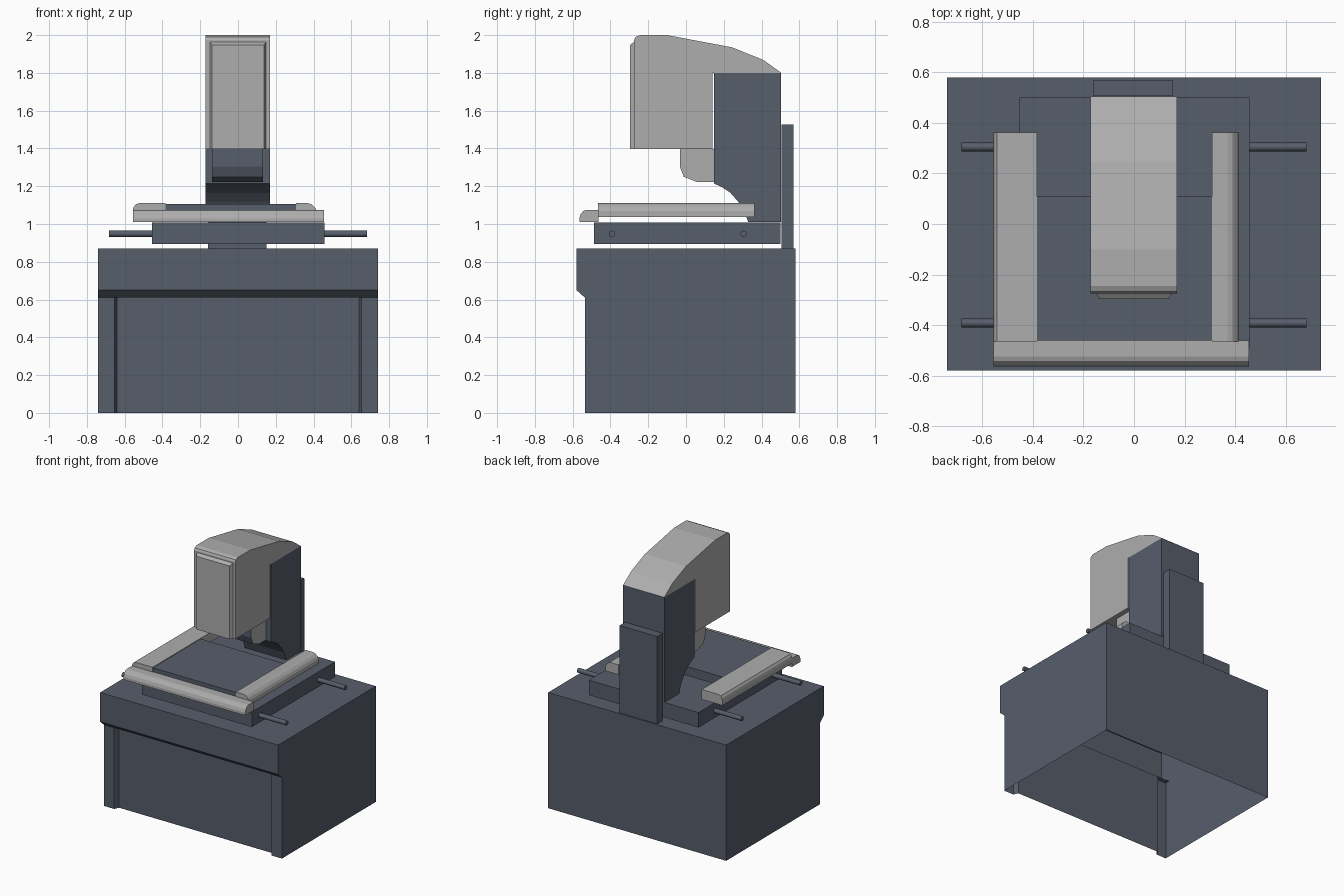
import bpy, bmesh, math

if "Cube" in bpy.data.objects:
    bpy.data.objects.remove(bpy.data.objects["Cube"])


def material(name, rgb):
    m = bpy.data.materials.new(name)
    m.diffuse_color = (*rgb, 1)
    m.use_nodes = True
    m.node_tree.nodes["Principled BSDF"].inputs["Base Color"].default_value = m.diffuse_color
    return m


SLATE = material("slate", (0.095, 0.112, 0.148))
GREY = material("light grey", (0.42, 0.42, 0.42))


def loft(name, ring_a, ring_b, mat, caps=True, skip=(), smooth=False):
    """Join two matching rings of points; skip leaves out side faces."""
    bm = bmesh.new()
    a = [bm.verts.new(p) for p in ring_a]
    b = [bm.verts.new(p) for p in ring_b]
    n = len(a)
    for i in range(n):
        if i not in skip:
            f = bm.faces.new((a[i], a[(i + 1) % n], b[(i + 1) % n], b[i]))
            f.smooth = smooth
    if caps:
        bm.faces.new(a)
        bm.faces.new(b[::-1])
    bmesh.ops.recalc_face_normals(bm, faces=bm.faces)
    me = bpy.data.meshes.new(name)
    bm.to_mesh(me)
    bm.free()
    me.materials.append(mat)
    ob = bpy.data.objects.new(name, me)
    bpy.context.collection.objects.link(ob)
    return ob


def prism_x(name, yz, x0, x1, mat, **kw):
    return loft(name, [(x0, y, z) for y, z in yz], [(x1, y, z) for y, z in yz], mat, **kw)


def prism_y(name, xz, y0, y1, mat, **kw):
    return loft(name, [(x, y0, z) for x, z in xz], [(x, y1, z) for x, z in xz], mat, **kw)


def box(name, x0, x1, y0, y1, z0, z1, mat):
    return prism_x(name, [(y0, z0), (y1, z0), (y1, z1), (y0, z1)], x0, x1, mat)


# Cabinet: overhanging top over a hollow, bottomless lower body with front posts
prism_x("cabinet_top",
        [(-.58, .87), (-.58, .65), (-.535, .61), (-.50, .61), (.58, .61), (.58, .87)],
        -.74, .74, SLATE, skip=(3,))
plan = [(-.74, .58), (-.74, -.535), (-.655, -.535), (-.64, -.50),
        (.64, -.50), (.655, -.535), (.74, -.535), (.74, .58)]
loft("cabinet_body", [(x, y, 0) for x, y in plan], [(x, y, .61) for x, y in plan],
     SLATE, caps=False)

# Stage base and its four side rods
box("stage_base", -.455, .457, -.488, .50, .895, 1.008, SLATE)
for y, place in ((-.392, "front"), (.305, "rear")):
    for s, side in ((-1, "left"), (1, "right")):
        circle = [(y + .017 * math.cos(k * math.pi / 8), .948 + .017 * math.sin(k * math.pi / 8))
                  for k in range(16)]
        prism_x(f"{place}_{side}_rod", circle, s * .45, s * .682, SLATE, smooth=True)

# Moving table with grey rounded rails
box("table_plate", -.39, .31, -.462, .108, 1.036, 1.105, SLATE)
prism_y("left_rail",
        [(-.385, 1.036), (-.385, 1.11), (-.525, 1.11), (-.542, 1.104), (-.553, 1.088),
         (-.557, 1.07), (-.557, 1.036)], -.465, .363, GREY)
prism_y("right_rail",
        [(.308, 1.036), (.308, 1.11), (.37, 1.11), (.39, 1.104), (.407, 1.088),
         (.416, 1.07), (.416, 1.036)], -.465, .363, GREY)
prism_x("front_rail",
        [(-.462, 1.01), (-.462, 1.075), (-.525, 1.075), (-.543, 1.069), (-.557, 1.053),
         (-.565, 1.03), (-.565, 1.01)], -.557, .455, GREY)

# Column with curved foot, and plate behind it
prism_x("column",
        [(.147, 1.80), (.147, 1.215), (.19, 1.195), (.235, 1.165), (.275, 1.12),
         (.305, 1.075), (.33, 1.01), (.503, 1.01), (.503, 1.80)], -.173, .17, SLATE)
box("back_plate", -.16, .152, .506, .57, .87, 1.527, SLATE)

# Head: sloping hood over the column, with a bevelled front panel
prism_x("head",
        [(-.275, 1.397), (-.275, 1.975), (-.268, 1.99), (-.245, 2.0), (-.10, 2.0),
         (.075, 1.967), (.245, 1.935), (.41, 1.868), (.505, 1.80), (.139, 1.80),
         (.139, 1.397)], -.173, .17, GREY)


def panel_ring(half, top, y):
    return [(-half, y, 1.397), (half, y, 1.397), (half, y, top), (-half, y, top)]


loft("front_panel", panel_ring(.15, 1.965, -.274), panel_ring(.137, 1.947, -.297), GREY)

# Optics housing under the head: grey cheeks, slate front and underside
optics = prism_x("optics_housing",
                 [(-.033, 1.397), (-.033, 1.305), (-.012, 1.25), (.06, 1.222),
                  (.147, 1.222), (.147, 1.397)], -.138, .132, GREY)
optics.data.materials.append(SLATE)
for p in optics.data.polygons:
    p.material_index = 0 if abs(p.normal.x) > .5 else 1
